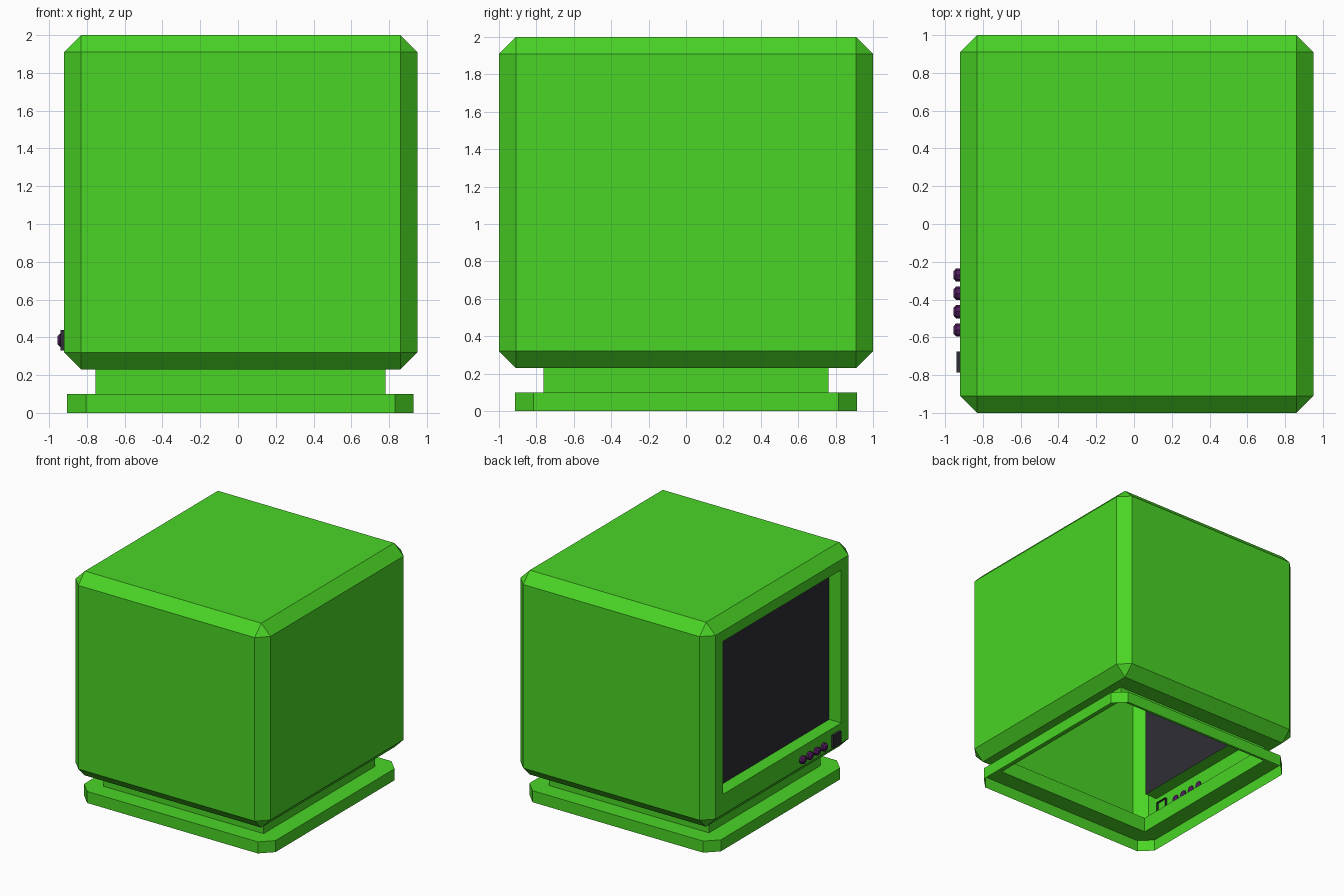
import bpy, bmesh
from mathutils import Matrix, Vector

if "Cube" in bpy.data.objects:
    bpy.data.objects.remove(bpy.data.objects["Cube"])


def material(name, rgb):
    m = bpy.data.materials.new(name)
    m.diffuse_color = (*rgb, 1)
    m.use_nodes = True
    m.node_tree.nodes["Principled BSDF"].inputs["Base Color"].default_value = m.diffuse_color
    return m


green = material("bright green", (0.068, 0.66, 0.019))
dark = material("dark glass", (0.028, 0.027, 0.036))
purple = material("dark purple", (0.085, 0.012, 0.11))


def finish(bm, name, mat):
    bmesh.ops.remove_doubles(bm, verts=bm.verts, dist=1e-4)
    mesh = bpy.data.meshes.new(name)
    bm.to_mesh(mesh)
    bm.free()
    mesh.materials.append(mat)
    ob = bpy.data.objects.new(name, mesh)
    bpy.context.collection.objects.link(ob)
    return ob


def box(lo, hi):
    bm = bmesh.new()
    lo, hi = Vector(lo), Vector(hi)
    size = hi - lo
    bmesh.ops.create_cube(bm, size=1, matrix=Matrix.Translation((lo + hi) / 2) @ Matrix.Diagonal((*size, 1)))
    return bm


def face_towards(bm, direction):
    d = Vector(direction)
    bm.normal_update()
    return max((f for f in bm.faces if f.normal.dot(d) > 0.99), key=lambda f: f.calc_area())


def inset_to(bm, face, lo, hi):
    """Inset a face and snap its corners to the rectangle lo..hi (None = keep that axis)."""
    mid = face.calc_center_median()
    bmesh.ops.inset_region(bm, faces=[face], thickness=0.01)
    for v in face.verts:
        for i in range(3):
            if lo[i] is not None:
                v.co[i] = lo[i] if v.co[i] < mid[i] else hi[i]


X0, X1 = -0.92, 0.95
NECK_LO, NECK_HI = (-0.755, -0.763), (0.78, 0.763)
SCR_LO, SCR_HI, DEPTH = (-0.81, 0.495), (0.81, 1.82), 0.115

# casing: chamfered hollow shell with a recessed window and an open underside
bm = box((X0, -1, 0.23), (X1, 1, 2))
bmesh.ops.bevel(bm, geom=bm.edges[:], offset=0.09, segments=1, affect='EDGES')
front = face_towards(bm, (-1, 0, 0))
inset_to(bm, front, (None, *SCR_LO), (None, *SCR_HI))
ext = bmesh.ops.extrude_discrete_faces(bm, faces=[front])["faces"]
bmesh.ops.translate(bm, verts=ext[0].verts[:], vec=(DEPTH, 0, 0))
bmesh.ops.delete(bm, geom=ext, context='FACES_ONLY')
under = face_towards(bm, (0, 0, -1))
inset_to(bm, under, (*NECK_LO, None), (*NECK_HI, None))
bmesh.ops.delete(bm, geom=[under], context='FACES_ONLY')
finish(bm, "casing", green)

# screen panel at the back of the recess
bm = bmesh.new()
xs = X0 + DEPTH
bm.faces.new([bm.verts.new((xs, y, z)) for y, z in (
    (SCR_HI[0], SCR_LO[1]), SCR_LO, (SCR_LO[0], SCR_HI[1]), SCR_HI)])
bm.normal_update()
if bm.faces[:][0].normal.x > 0:
    bmesh.ops.reverse_faces(bm, faces=bm.faces[:])
finish(bm, "screen", dark)

# neck: open tube
bm = box((*NECK_LO, 0.1), (*NECK_HI, 0.23))
bmesh.ops.delete(bm, geom=[face_towards(bm, (0, 0, s)) for s in (1, -1)], context='FACES_ONLY')
finish(bm, "neck", green)

# stand: hollow octagonal skirt with a top flange
bm = box((-0.905, -0.915, 0), (0.93, 0.915, 0.1))
corners = [e for e in bm.edges if abs(e.verts[0].co.z - e.verts[1].co.z) > 0.05]
bmesh.ops.bevel(bm, geom=corners, offset=0.1, segments=1, affect='EDGES')
top = face_towards(bm, (0, 0, 1))
inset_to(bm, top, (*NECK_LO, None), (*NECK_HI, None))
bmesh.ops.delete(bm, geom=[top, face_towards(bm, (0, 0, -1))], context='FACES_ONLY')
finish(bm, "stand", green)

# power button: box pushed through the casing, open inside
bm = box((-0.94, -0.785, 0.33), (-0.9, -0.675, 0.44))
bmesh.ops.delete(bm, geom=[face_towards(bm, (1, 0, 0))], context='FACES_ONLY')
finish(bm, "power_button", dark)

# row of faceted knobs
for i in range(4):
    bm = bmesh.new()
    turn = Matrix.Translation((-0.934, -0.27 - 0.097 * i, 0.385)) @ Matrix.Rotation(-1.5707963, 4, 'Y')
    bmesh.ops.create_cone(bm, cap_ends=True, segments=8, radius1=0.035, radius2=0.035, depth=0.042, matrix=turn)
    tip = face_towards(bm, (-1, 0, 0))
    rim = tip.edges[:]
    bmesh.ops.bevel(bm, geom=rim, offset=0.013, segments=1, affect='EDGES')
    finish(bm, f"knob_{i + 1}", purple)
